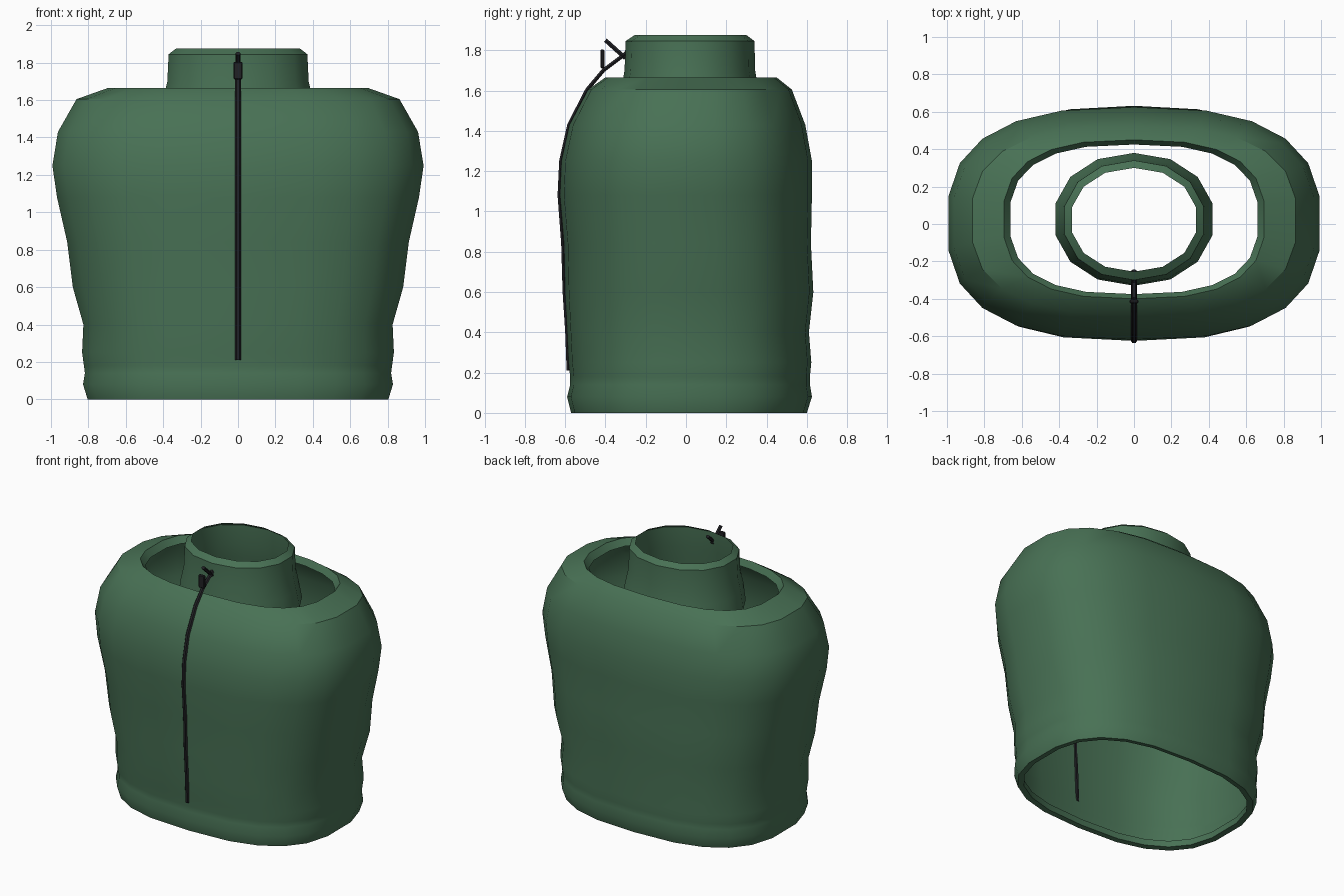
import bpy, bmesh
from math import cos, sin, pi
from mathutils import Vector

if "Cube" in bpy.data.objects:
    bpy.data.objects.remove(bpy.data.objects["Cube"])


def material(name, col):
    m = bpy.data.materials.new(name)
    m.diffuse_color = (*col, 1)
    m.use_nodes = True
    m.node_tree.nodes["Principled BSDF"].inputs["Base Color"].default_value = m.diffuse_color
    return m


GREEN = material("green_fabric", (0.065, 0.165, 0.09))
BLACK = material("dark_zip", (0.015, 0.015, 0.018))


def finish(name, bm, mat, angle=0.6, outward=None):
    me = bpy.data.meshes.new(name)
    bm.to_mesh(me)
    bm.free()
    ob = bpy.data.objects.new(name, me)
    bpy.context.collection.objects.link(ob)
    me.materials.append(mat)
    bpy.ops.object.select_all(action='DESELECT')
    ob.select_set(True)
    bpy.context.view_layer.objects.active = ob
    bpy.ops.object.shade_smooth_by_angle(angle=angle)
    return ob


def power(v, e):
    return abs(v) ** e * (1 if v >= 0 else -1)


def shell(name, rings, sides, e):
    """Loft superellipse rings given as (z, half width, front y, back y)."""
    bm = bmesh.new()
    loops = []
    for z, rx, front, back in rings:
        cy, ry = (front + back) / 2, (back - front) / 2
        loops.append([bm.verts.new((rx * power(cos(a), e), cy + ry * power(sin(a), e), z))
                      for a in (pi / 2 + 2 * pi * k / sides for k in range(sides))])
    for lo, hi in zip(loops, loops[1:]):
        for i in range(sides):
            j = (i + 1) % sides
            bm.faces.new((lo[i], lo[j], hi[j], hi[i]))
    return finish(name, bm, GREEN)


def tube(name, pts, rx, r, sides=6):
    """Tube along a path of (y, z) points lying in the x = 0 plane."""
    bm = bmesh.new()
    P = [Vector((0, y, z)) for y, z in pts]
    loops = []
    for i, p in enumerate(P):
        t = (P[min(i + 1, len(P) - 1)] - P[max(i - 1, 0)]).normalized()
        n = t.cross(Vector((1, 0, 0)))
        loops.append([bm.verts.new(p + Vector((rx * cos(a), 0, 0)) + n * r * sin(a))
                      for a in (2 * pi * k / sides for k in range(sides))])
    for lo, hi in zip(loops, loops[1:]):
        for i in range(sides):
            j = (i + 1) % sides
            bm.faces.new((lo[i], lo[j], hi[j], hi[i]))
    bm.faces.new(loops[0])
    bm.faces.new(loops[-1])
    bmesh.ops.recalc_face_normals(bm, faces=bm.faces)
    return finish(name, bm, BLACK)


# Garment body, with turned-in hem and neck opening
shell("body", [
    (0.05, 0.77, -0.535, 0.565), (0.005, 0.77, -0.535, 0.565), (0.0, 0.81, -0.57, 0.60),
    (0.08, 0.835, -0.59, 0.625), (0.14, 0.825, -0.575, 0.615), (0.18, 0.83, -0.575, 0.615),
    (0.25, 0.84, -0.583, 0.622), (0.40, 0.833, -0.59, 0.61), (0.60, 0.89, -0.60, 0.632),
    (0.84, 0.92, -0.605, 0.62), (1.08, 0.975, -0.625, 0.625), (1.25, 1.0, -0.618, 0.625),
    (1.43, 0.97, -0.578, 0.592), (1.605, 0.87, -0.485, 0.525), (1.665, 0.70, -0.40, 0.45),
    (1.62, 0.665, -0.375, 0.425)], 22, 0.75)

# Standing collar
shell("collar", [
    (1.48, 0.43, -0.33, 0.38), (1.60, 0.41, -0.322, 0.36), (1.70, 0.387, -0.305, 0.343),
    (1.845, 0.38, -0.30, 0.34), (1.875, 0.34, -0.255, 0.30)], 14, 0.95)

# Zip running up the front and into the collar
tube("zip", [(-0.583, 0.21), (-0.59, 0.40), (-0.603, 0.60), (-0.61, 0.84), (-0.628, 1.08),
             (-0.62, 1.25), (-0.58, 1.43), (-0.49, 1.605), (-0.41, 1.70),
             (-0.31, 1.775), (-0.25, 1.83)], 0.015, 0.011)

# Zip pull: slanted pin and hanging tab
tube("zip_pin", [(-0.40, 1.85), (-0.30, 1.76)], 0.014, 0.012)
bm = bmesh.new()
bmesh.ops.create_cube(bm, size=1)
for v in bm.verts:
    v.co = Vector((v.co.x * 0.048, v.co.y * 0.02 - 0.415, v.co.z * 0.095 + 1.757))
bmesh.ops.bevel(bm, geom=bm.edges[:], offset=0.006, segments=1, affect='EDGES')
finish("zip_tab", bm, BLACK)
